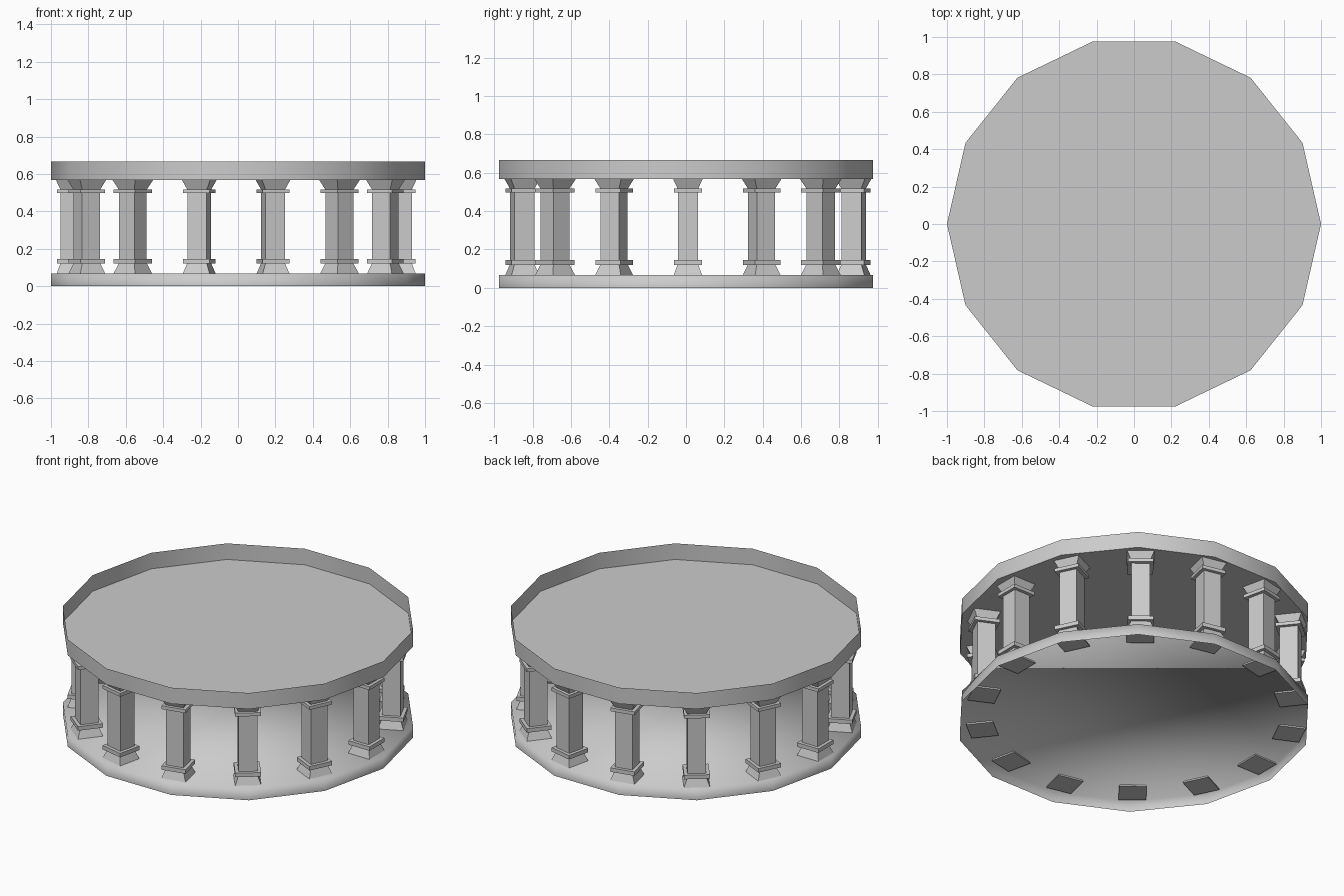
import bpy, bmesh
from math import cos, sin, pi

if "Cube" in bpy.data.objects:
    bpy.data.objects.remove(bpy.data.objects["Cube"])

SIDES = 14


def make_object(name, bm):
    mesh = bpy.data.meshes.new(name)
    bmesh.ops.recalc_face_normals(bm, faces=bm.faces)
    bm.to_mesh(mesh)
    bm.free()
    obj = bpy.data.objects.new(name, mesh)
    bpy.context.collection.objects.link(obj)
    return obj


def rimmed_disc(name, z_disc, z_rim):
    """Thin polygonal disc with an upright wall, open on the rim side."""
    bm = bmesh.new()
    ring = lambda z: [bm.verts.new((cos(2 * pi * i / SIDES), sin(2 * pi * i / SIDES), z))
                      for i in range(SIDES)]
    a, b = ring(z_disc), ring(z_rim)
    disc = bm.faces.new(a)
    for i in range(SIDES):
        j = (i + 1) % SIDES
        bm.faces.new((a[i], a[j], b[j], b[i]))
    obj = make_object(name, bm)
    return obj


def smooth(obj, angle):
    bpy.ops.object.select_all(action='DESELECT')
    obj.select_set(True)
    bpy.context.view_layer.objects.active = obj
    bpy.ops.object.shade_smooth_by_angle(angle=angle)


# Base: disc with its wall hanging down, softly shaded across the edge
smooth(rimmed_disc("base_disc", 0.067, 0.0), pi)

# Upper tray: disc with its wall standing up
smooth(rimmed_disc("upper_tray", 0.567, 0.667), pi / 6)

# Square column profile: (half width, height)
PROFILE = [(0.078, 0.055), (0.054, 0.12), (0.073, 0.12), (0.073, 0.145),
           (0.053, 0.145), (0.053, 0.497), (0.073, 0.497), (0.073, 0.518),
           (0.054, 0.518), (0.077, 0.567)]

bm = bmesh.new()
rings = [[bm.verts.new((sx * w, sy * w, z))
          for sx, sy in ((-1, -1), (1, -1), (1, 1), (-1, 1))] for w, z in PROFILE]
for lo, hi in zip(rings, rings[1:]):
    for i in range(4):
        j = (i + 1) % 4
        bm.faces.new((lo[i], lo[j], hi[j], hi[i]))
bm.faces.new(rings[0][::-1])
bm.faces.new(rings[-1])
first = make_object("column_01", bm)

# Ring of columns, each turned to face the middle
for i in range(SIDES):
    col = first
    if i:
        col = bpy.data.objects.new(f"column_{i + 1:02d}", first.data)
        bpy.context.collection.objects.link(col)
    a = 2 * pi * i / SIDES
    col.location = (0.886 * cos(a) - 0.01, 0.886 * sin(a) + 0.01, 0)
    col.rotation_euler.z = a
